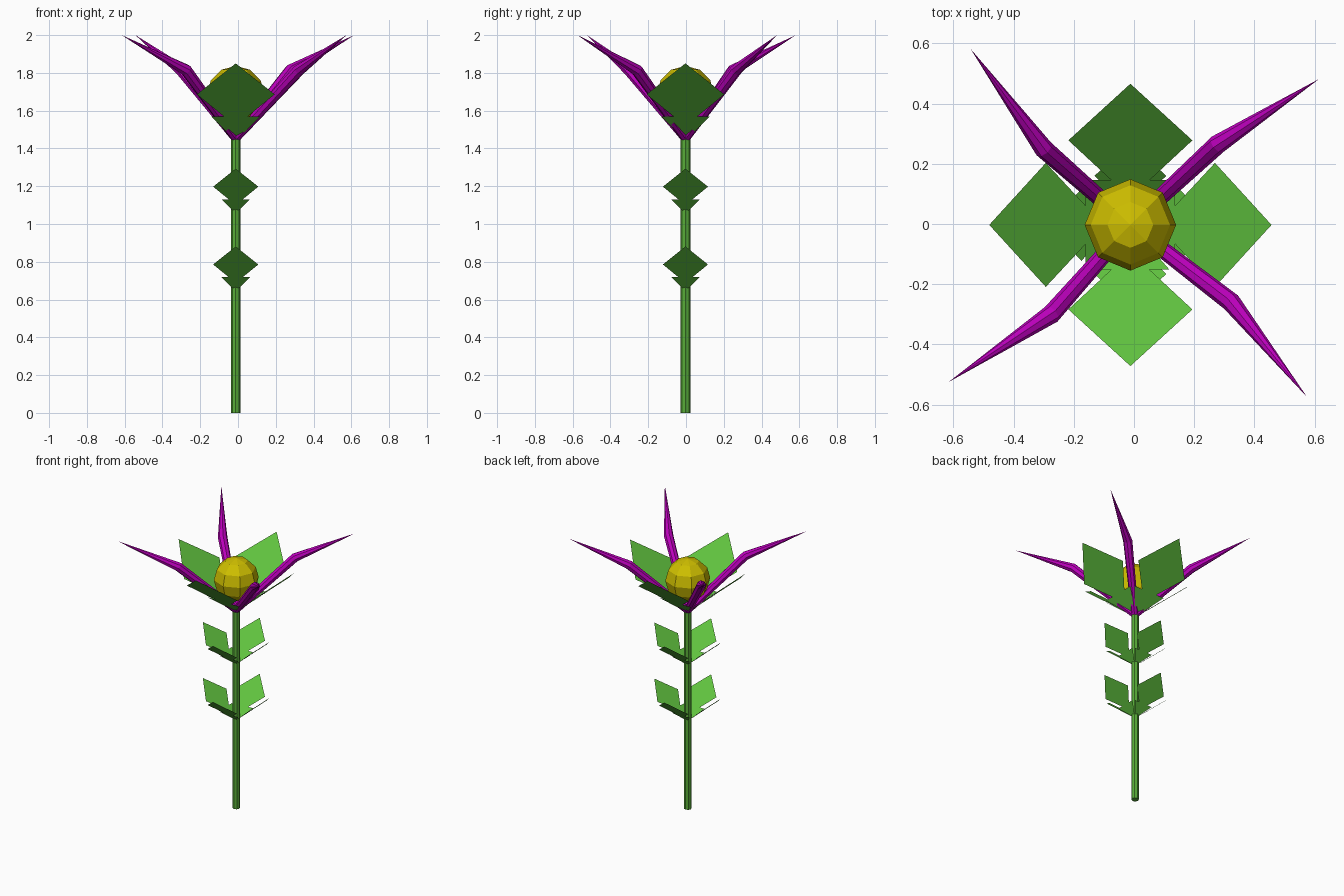
import bpy, bmesh, math
from mathutils import Vector, Matrix

if "Cube" in bpy.data.objects:
    bpy.data.objects.remove(bpy.data.objects["Cube"])

CX, CY = -0.012, -0.003   # axis of the plant


def material(name, rgb):
    m = bpy.data.materials.new(name)
    m.diffuse_color = (*rgb, 1)
    m.use_nodes = True
    m.node_tree.nodes["Principled BSDF"].inputs["Base Color"].default_value = m.diffuse_color
    return m


GREEN = material("stem_green", (0.10, 0.42, 0.04))
LEAF = material("leaf_green", (0.12, 0.55, 0.05))
PURPLE = material("petal_purple", (0.50, 0.0, 0.50))
YELLOW = material("center_yellow", (0.62, 0.52, 0.0))


def finish(bm, name, mat):
    me = bpy.data.meshes.new(name)
    bm.to_mesh(me)
    bm.free()
    me.materials.append(mat)
    ob = bpy.data.objects.new(name, me)
    bpy.context.collection.objects.link(ob)
    return ob


# Stem
bm = bmesh.new()
bmesh.ops.create_cone(bm, cap_ends=True, segments=8, radius1=0.026, radius2=0.026, depth=1.46,
                      matrix=Matrix.Translation((CX, CY, 0.73)))
finish(bm, "stem", GREEN)

# Round flower centre
bm = bmesh.new()
bmesh.ops.create_uvsphere(bm, u_segments=8, v_segments=6, radius=0.152,
                          matrix=Matrix.Translation((CX, CY, 1.685)))
finish(bm, "flower_center", YELLOW)

# Flat leaf outline: half width, distance from the axis
OUTLINE = [(0, 0), (0.13, 0.149), (0.064, 0.149), (0.206, 0.281), (0, 0.469),
           (-0.206, 0.281), (-0.064, 0.149), (-0.13, 0.149)]
SLOPE = 0.875


def leaf_whorl(name, z, size):
    bm = bmesh.new()
    for k in range(4):
        rot = Matrix.Translation((CX, CY, z)) @ Matrix.Rotation(k * math.pi / 2, 4, 'Z')
        vs = [bm.verts.new(rot @ Vector((w * size, r * size, r * SLOPE * size))) for w, r in OUTLINE]
        # base triangle and upper diamond share the notch edge
        bm.faces.new([vs[i] for i in (0, 1, 2, 6, 7)])
        bm.faces.new([vs[i] for i in (2, 3, 4, 5, 6)])
    finish(bm, name, LEAF)


leaf_whorl("lower_leaves", 0.643, 0.58)
leaf_whorl("middle_leaves", 1.055, 0.58)
leaf_whorl("sepals", 1.44, 1.0)


# Bent spiky petals: tube from the stem top to the bend, then a long point
def petal(name, bend, tip, sides=8):
    p = [Vector((CX, CY, 1.455)), Vector((*bend, 1.815)), Vector((*tip, 2.0))]
    d1, d2 = (p[1] - p[0]).normalized(), (p[2] - p[1]).normalized()
    bm = bmesh.new()
    rings = []
    for pos, d, rad in ((p[0], d1, 0.025), (p[1], (d1 + d2).normalized(), 0.032)):
        side = d.cross(Vector((0, 0, 1))).normalized()
        up = side.cross(d)
        angles = [2 * math.pi * i / sides for i in range(sides)]
        rings.append([bm.verts.new(pos + rad * (math.cos(a) * side + math.sin(a) * up)) for a in angles])
    end = bm.verts.new(p[2])
    for i in range(sides):
        j = (i + 1) % sides
        bm.faces.new((rings[0][i], rings[0][j], rings[1][j], rings[1][i]))
        bm.faces.new((rings[1][i], rings[1][j], end))
    bm.faces.new(rings[0])
    bmesh.ops.recalc_face_normals(bm, faces=bm.faces)
    finish(bm, name, PURPLE)


petal("petal_back_right", (0.278, 0.265), (0.615, 0.482))
petal("petal_back_left", (-0.30, 0.25), (-0.543, 0.582))
petal("petal_front_left", (-0.275, -0.30), (-0.616, -0.525))
petal("petal_front_right", (0.323, -0.26), (0.575, -0.575))
